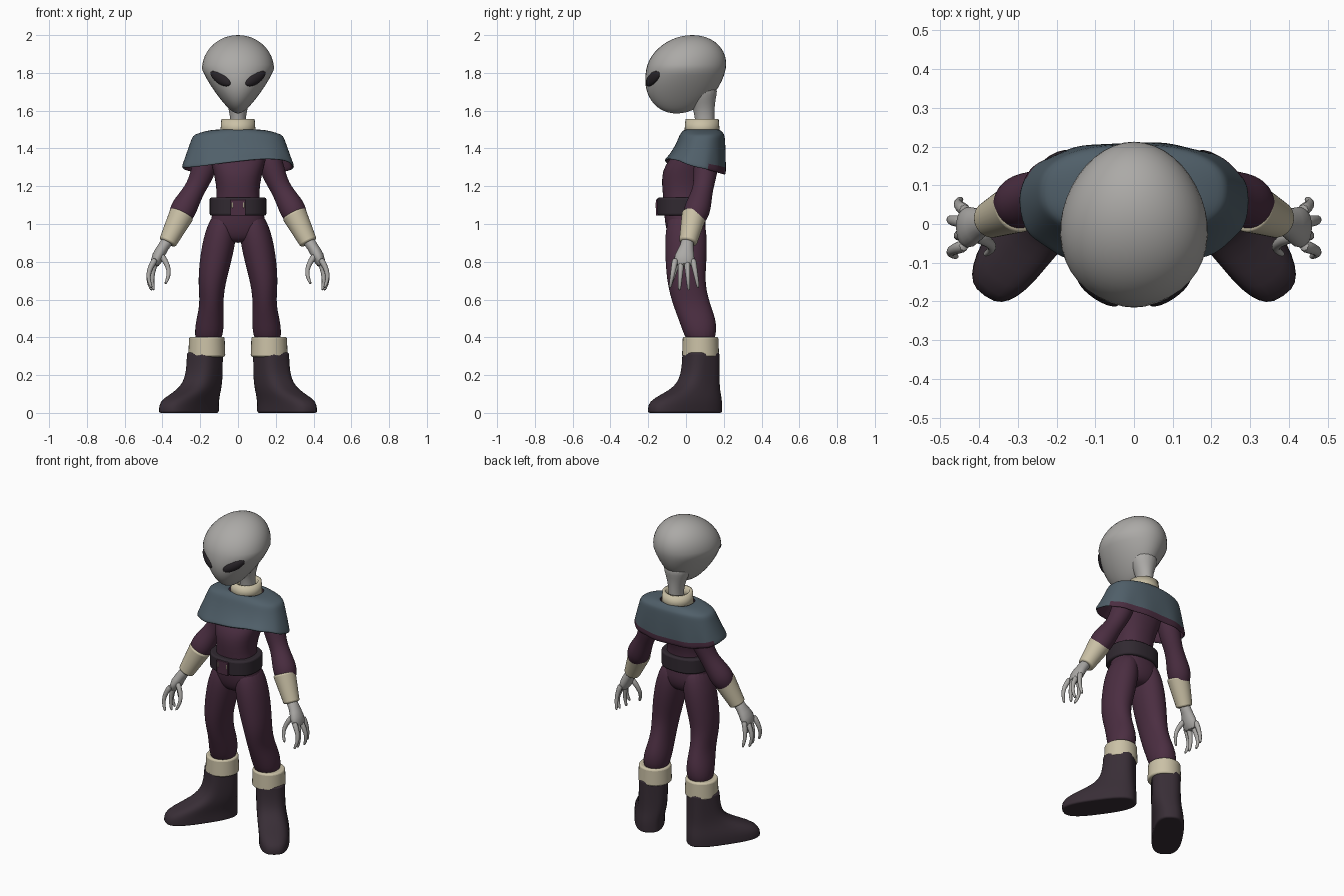
import bpy
import bmesh
from math import sin, cos, tau, atan2, copysign
from mathutils import Vector, Euler

if "Cube" in bpy.data.objects:
    bpy.data.objects.remove(bpy.data.objects["Cube"], do_unlink=True)


def material(name, red, green, blue):
    mat = bpy.data.materials.new(name)
    mat.use_nodes = True
    mat.diffuse_color = (red, green, blue, 1)
    shader = next(n for n in mat.node_tree.nodes if n.type == "BSDF_PRINCIPLED")
    shader.inputs["Base Color"].default_value = (red, green, blue, 1)
    shader.inputs["Roughness"].default_value = .8
    return mat


skin = material("grey skin", .41, .4, .385)
suit = material("maroon suit", .07, .027, .053)
cloth = material("slate blue cloth", .08, .115, .142)
trim = material("cream trim", .59, .53, .38)
leather = material("dark leather", .04, .027, .037)
strap = material("belt leather", .03, .022, .03)
eye_black = material("eye black", .022, .018, .022)


def finish(bm, name, mats, mirror=False, smooth=0, bevel=0, wall=0):
    """Turn a bmesh into an object and add the modifiers it needs."""
    bmesh.ops.recalc_face_normals(bm, faces=bm.faces)
    mesh = bpy.data.meshes.new(name)
    bm.to_mesh(mesh)
    bm.free()
    obj = bpy.data.objects.new(name, mesh)
    bpy.context.collection.objects.link(obj)
    for mat in mats:
        mesh.materials.append(mat)
    for poly in mesh.polygons:
        poly.use_smooth = True
    mesh.set_sharp_from_angle(angle=1)
    if mirror:
        obj.modifiers.new("Mirror", "MIRROR").use_mirror_merge = False
    if wall:
        shell = obj.modifiers.new("Thickness", "SOLIDIFY")
        shell.thickness = wall
        shell.offset = -1
        shell.material_offset = len(mats) - 1
    if bevel:
        rounding = obj.modifiers.new("Rounded rims", "BEVEL")
        rounding.width = bevel
        rounding.segments = 3
    if smooth:
        subdivision = obj.modifiers.new("Smooth", "SUBSURF")
        subdivision.levels = subdivision.render_levels = smooth


def sweep(bm, rows, sides=20, power=2, turn=0, tilt=False, caps=True):
    """Skin oval rings; each row is x, y, z, half width and optional half depth."""
    centres = [Vector(row[:3]) for row in rows]
    last = len(rows) - 1
    rings = []
    for i, row in enumerate(rows):
        frame = Euler((0, 0, turn)).to_quaternion()
        if tilt:
            along = centres[max(i - 1, 0)] - centres[min(i + 1, last)]
            frame = Vector((0, 0, 1)).rotation_difference(along)
        ring = []
        for k in range(sides):
            c, s = cos(tau * k / sides), sin(tau * k / sides)
            across = copysign(abs(c) ** (2 / power), c) * row[3]
            deep = copysign(abs(s) ** (2 / power), s) * row[-1]
            offset = frame @ Vector((across, deep, 0))
            ring.append(bm.verts.new(centres[i] + offset))
        rings.append(ring)
    for upper, lower in zip(rings, rings[1:]):
        for k in range(sides):
            j = (k + 1) % sides
            bm.faces.new((upper[k], upper[j], lower[j], lower[k]))
    if caps:
        bm.faces.new(rings[0])
        bm.faces.new(rings[-1])
    return rings


def limb(name, mat, rows, **options):
    """A soft, organic form swept through a few oval sections."""
    bm = bmesh.new()
    sweep(bm, rows, **options)
    finish(bm, name, [mat], mirror=rows[0][0] != 0, smooth=2)


def band(name, mat, top, bottom, **options):
    """A thick strap or cuff with rounded rims."""
    bm = bmesh.new()
    sweep(bm, [top, bottom], sides=32, **options)
    hollow = not options.get("caps", True)
    finish(bm, name, [mat], mirror=top[0] != 0, bevel=0 if hollow else .01,
           wall=.02 if hollow else 0)


def ball():
    bm = bmesh.new()
    bmesh.ops.create_uvsphere(bm, u_segments=40, v_segments=24, radius=1)
    return bm


# Head: a sphere leaning back at the crown and narrowing to the chin and nape
bm = ball()
for v in bm.verts:
    x, y, z = v.co
    chin = max(-z, 0)
    v.co.x = .19 * x * (1 - chin / 2) * (1 - y / 10)
    v.co.y = .21 * y + z / (30 if z > 0 else 20)
    v.co.z = 1.82 + z * (.18 + .055 * (chin > 0))
finish(bm, "head", [skin])
limb("neck", skin, [(0, .08, 1.75, .1), (0, .085, 1.66, .07),
                    (0, .1, 1.58, .036, .05), (0, .1, 1.45, .05)])

# Slanted almond eyes lying on the face
bm = ball()
slant = Euler((0, -.5, .6)).to_quaternion()
for v in bm.verts:
    x, y, z = v.co
    v.co = slant @ Vector((.07 * x, .022 * y, .031 * z))
    v.co += Vector((.092, -.173, 1.772))
finish(bm, "eyes", [eye_black], mirror=True)

# Standing collar, open at the top
band("collar", trim, (0, .085, 1.555, .088), (0, .085, 1.47, .095), caps=False)

# Short cape: nearly flat over the shoulders, then falling steeply to a slanting
# hem, with soft folds, a maroon lining and a maroon edge along the back
bm = bmesh.new()
rows, falls = [], []
for i in range(13):
    flat, fall = min(i / 6, 1), max(i / 6 - 1, 0)
    falls.append(fall)
    rows.append((0, .085 - fall / 40, 1.5 - .032 * flat ** 2 - .168 * fall,
                 .1 + .14 * flat + .06 * fall, .085 + .035 * flat + .04 * fall))
rings = sweep(bm, rows, sides=40, power=2.4, caps=False)
for fall, ring in zip(falls, rings):
    for k, v in enumerate(ring):
        s = sin(tau * k / len(ring))
        front, back = max(-s, 0), max(s, 0)
        v.co.z += fall ** 2 * (front * (.035 + v.co.x / 8) - back / 25)
        v.co.y += fall ** 2 * (sin(k * 1.6) / 200 - front / 80 - back / 100)
hem = set(rings[-1])
for face in bm.faces:
    if hem & set(face.verts) and face.calc_center_median().y > .12:
        face.material_index = 1
finish(bm, "cape", [cloth, suit], smooth=1, wall=.012)

# Torso running down into the hips
limb("torso", suit, [
    (0, .08, 1.47, .15, .09), (0, .06, 1.38, .16, .11),
    (0, 0, 1.29, .135, .14), (0, -.02, 1.14, .1, .1),
    (0, 0, 1, .165, .115), (0, 0, .92, .12, .09),
    (0, 0, .9, .05, .05)], power=2.3)

# Belt, buckle and its bright pins
band("belt", strap, (0, -.018, 1.14, .15, .135), (0, -.018, 1.045, .15, .135),
     power=2.4)


def plate(name, mat, width, height, centre, **options):
    bm = bmesh.new()
    bmesh.ops.create_cube(bm, size=1)
    for v in bm.verts:
        x, y, z = v.co
        v.co = Vector((width * x, y / 50, height * z)) + Vector(centre)
    finish(bm, name, [mat], bevel=.003, **options)


plate("buckle", suit, .08, .085, (0, -.15, 1.087))
plate("buckle_pins", trim, .008, .03, (.03, -.152, 1.1), mirror=True)

# Trouser legs, bending back below the knee
limb("legs", suit, [
    (.07, 0, 1.08, .05, .08), (.09, 0, .96, .09, .115),
    (.12, 0, .8, .086, .11), (.14, 0, .68, .072, .1),
    (.14, .03, .57, .06, .1), (.15, .07, .47, .08, .1),
    (.16, .08, .35, .07)], power=2.1)

# Boots: the foot fades into the shaft with height
bm = bmesh.new()
rows = []
for i in range(17):
    height = i / 50
    foot = 1 / (1 + (9 * height) ** 4)
    rows.append((.174 + .086 * foot, .08 - .085 * foot, height,
                 .09 + .13 * foot, .084 + foot / 200))
sweep(bm, rows[::-1], sides=32, power=2.8, turn=atan2(-.23, .16))
finish(bm, "boots", [leather], mirror=True, bevel=.01)
band("boot_cuffs", trim, (.165, .077, .403, .094), (.165, .077, .297, .098))

# Sleeves with full elbows, and wrist cuffs
limb("sleeves", suit, [
    (.14, .12, 1.42, .07), (.19, .1, 1.26, .065), (.23, .09, 1.18, .05),
    (.29, .06, 1.08, .075), (.31, .045, 1.03, .06), (.33, .03, .98, .04)],
    tilt=True)
band("wrist_cuffs", trim, (.296, .045, 1.055, .067), (.374, .01, .9, .047),
     tilt=True)

# Hands: palm, four curled fingers and a thumb
bm = bmesh.new()
sweep(bm, [(.36, .01, .93, .038), (.395, .005, .88, .028, .033),
           (.425, -.01, .83, .037, .06), (.445, -.01, .77, .022, .053)],
      sides=12, tilt=True)


def finger(root, reach, side, spread, top):
    steps = [i / 5 for i in range(6)]
    sweep(bm, [(root + reach * sin(2.6 * t), side + spread * t, top - .16 * t,
                .019 - t / 90) for t in steps], sides=8, tilt=True)


for i in range(4):
    offset = i - 1.5
    finger(.435, .04 - .02 * (i % 2), offset / 33 - .01, offset / 50,
           .8 + abs(offset) / 80)
finger(.41, -.045, -.03, -.05, .84)
finish(bm, "hands", [skin], mirror=True, smooth=1)
